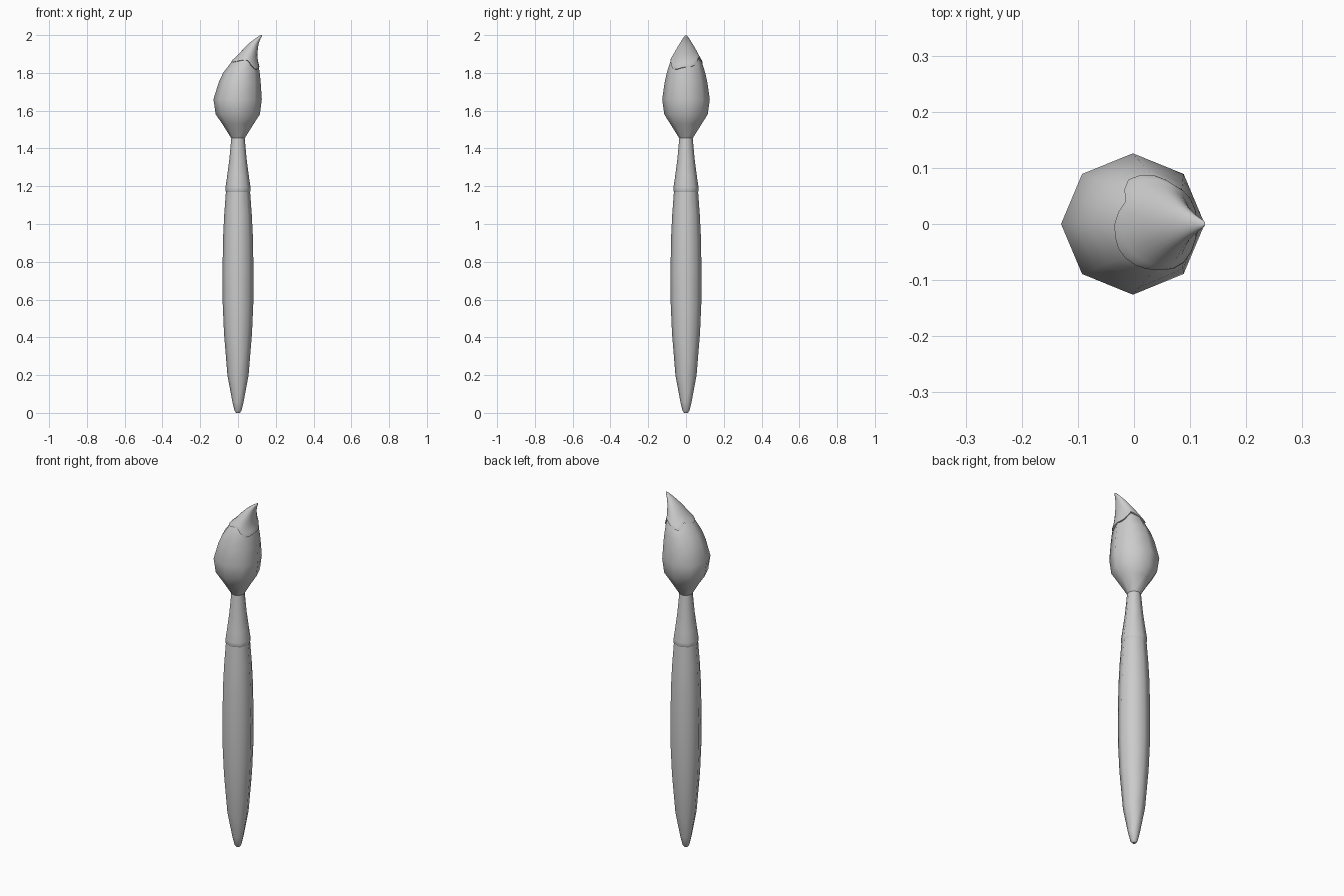
import bpy, bmesh, math

if "Cube" in bpy.data.objects:
    bpy.data.objects.remove(bpy.data.objects["Cube"])


def loft(name, rings, angle=50):
    """Skin a list of equal-length point rings and cap both ends."""
    bm = bmesh.new()
    loops = [[bm.verts.new(p) for p in r] for r in rings]
    n = len(loops[0])
    for a, b in zip(loops, loops[1:]):
        for i in range(n):
            j = (i + 1) % n
            bm.faces.new((a[i], a[j], b[j], b[i]))
    bm.faces.new(loops[0][::-1])
    bm.faces.new(loops[-1])
    bmesh.ops.recalc_face_normals(bm, faces=bm.faces)
    me = bpy.data.meshes.new(name)
    bm.to_mesh(me)
    bm.free()
    ob = bpy.data.objects.new(name, me)
    bpy.context.collection.objects.link(ob)
    bpy.ops.object.select_all(action='DESELECT')
    ob.select_set(True)
    bpy.context.view_layer.objects.active = ob
    bpy.ops.object.shade_smooth_by_angle(angle=math.radians(angle))
    return ob


def ring(z, cx, rx, ry, n=8):
    return [(cx + rx * math.cos(k * math.tau / n), ry * math.sin(k * math.tau / n), z)
            for k in range(n)]


def turned(name, profile):
    return loft(name, [ring(z, 0, r, r) for z, r in profile])


# Handle
turned("handle", [(0, .009), (.01, .018), (.06, .030), (.20, .056), (.42, .074),
                  (.58, .081), (.75, .082), (.93, .079), (1.05, .073), (1.185, .063)])

# Ferrule
turned("ferrule", [(1.168, .058), (1.170, .064), (1.178, .067), (1.195, .066),
                   (1.25, .058), (1.34, .046), (1.46, .035)])

# Brush head outline: z, centre x, half width x, half width y
HEAD = [(1.45, 0, .033, .033), (1.53, 0, .083, .083), (1.58, -.001, .117, .115),
        (1.66, -.002, .128, .126), (1.75, .009, .111, .113), (1.80, .018, .097, .102),
        (1.86, .036, .069, .083), (1.90, .053, .049, .066), (1.95, .079, .029, .037),
        (1.98, .103, .015, .018), (1.995, .119, .008, .008), (2.0, .124, .003, .003)]


def head_at(z):
    for a, b in zip(HEAD, HEAD[1:]):
        if z <= b[0]:
            t = (z - a[0]) / (b[0] - a[0])
            return [p + (q - p) * t for p, q in zip(a[1:], b[1:])]
    return HEAD[-1][1:]


# Bristles
loft("bristles", [ring(*h) for h in HEAD[:7]] + [ring(1.89, .05, .045, .06)])

# Paint tip with wavy lower lip, one height per 15 degrees counter-clockwise from +x
LIP = [1.83, 1.83, 1.84, 1.86, 1.88, 1.87, 1.855, 1.845, 1.84, 1.855, 1.872, 1.865,
       1.86, 1.858, 1.856, 1.858, 1.862, 1.866, 1.868, 1.862, 1.84, 1.82, 1.818, 1.825]


def paint_ring(t, offset):
    pts = []
    for k, low in enumerate(LIP):
        a = k * math.tau / len(LIP)
        z = low + (2.0 - low) * t
        cx, rx, ry = head_at(z)
        pts.append((cx + (rx + offset) * math.cos(a), (ry + offset) * math.sin(a), z))
    return pts


loft("paint_tip", [paint_ring(t, o) for t, o in
                   [(.02, -.015), (0, -.002), (.01, .003), (.06, .004), (.14, .002), (.25, 0),
                    (.4, 0), (.55, 0), (.7, 0), (.82, 0), (.91, 0), (.965, 0), (1, 0)]], 60)
